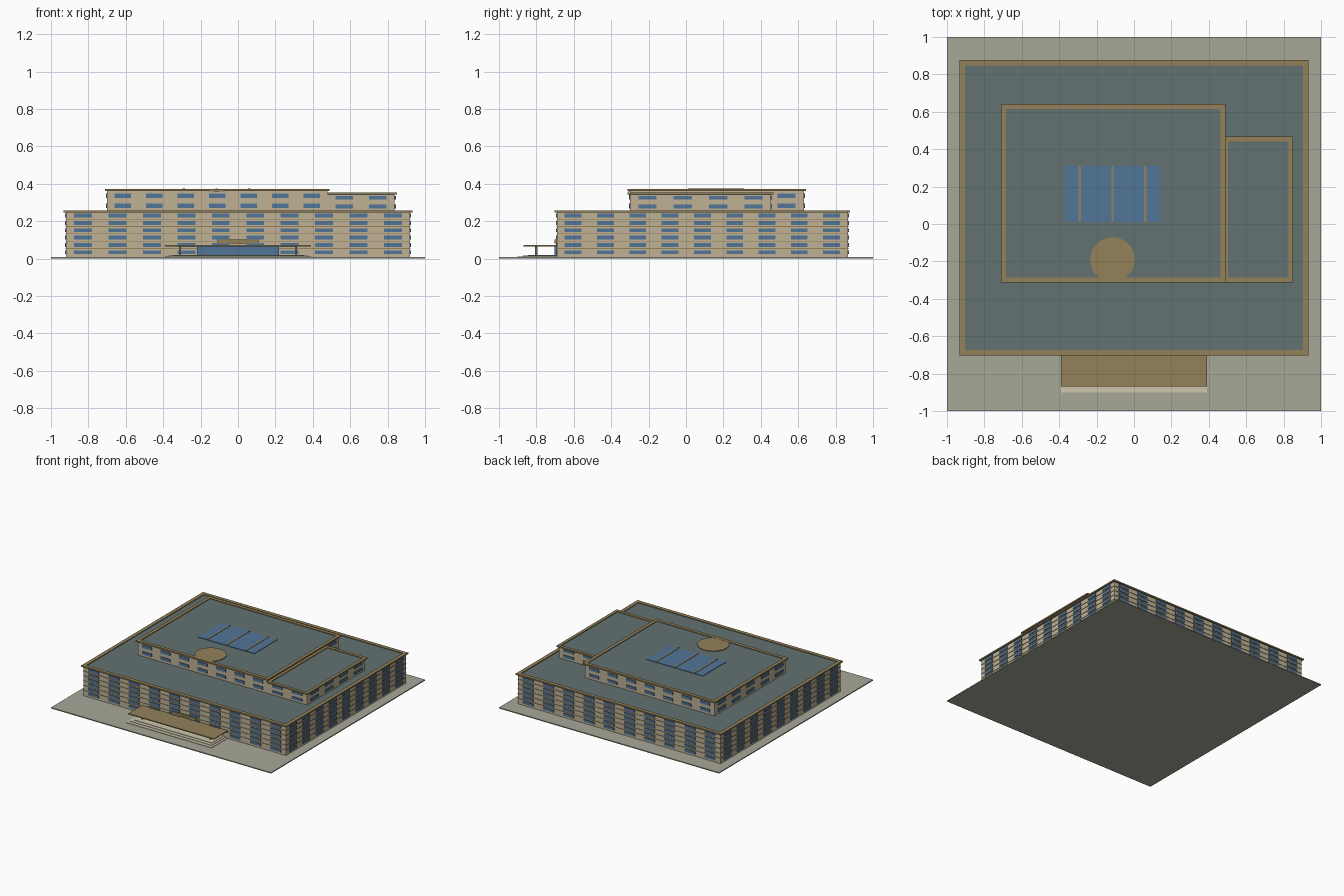
import bpy, bmesh
from mathutils import Matrix, Vector

if "Cube" in bpy.data.objects:
    bpy.data.objects.remove(bpy.data.objects["Cube"])


def material(name, rgb):
    m = bpy.data.materials.new(name)
    m.diffuse_color = [(c / 255) ** 2.2 for c in rgb] + [1]
    m.use_nodes = True
    m.node_tree.nodes["Principled BSDF"].inputs["Base Color"].default_value = m.diffuse_color
    return m


STONE = material("stone", (190, 176, 148))
PALE = material("pale_stone", (205, 198, 172))
TRIM = material("bronze_trim", (146, 128, 90))
ROOF = material("slate_roof", (98, 114, 112))
GLASS = material("blue_glass", (82, 116, 150))
PAVING = material("paving", (166, 166, 150))


def finish(name, bm, mat):
    me = bpy.data.meshes.new(name)
    bm.to_mesh(me)
    bm.free()
    me.materials.append(mat)
    ob = bpy.data.objects.new(name, me)
    bpy.context.collection.objects.link(ob)
    return ob


def boxes(name, mat, items):
    """One object from boxes given as (x0, x1, y0, y1, z0, z1)."""
    bm = bmesh.new()
    for x0, x1, y0, y1, z0, z1 in items:
        centre = Vector((x0 + x1, y0 + y1, z0 + z1)) / 2
        m = Matrix.Translation(centre) @ Matrix.Diagonal((x1 - x0, y1 - y0, z1 - z0, 1))
        bmesh.ops.create_cube(bm, size=1, matrix=m)
    return finish(name, bm, mat)


def cylinders(name, mat, r, sides, items):
    """One object from upright cylinders given as (x, y, z0, z1)."""
    bm = bmesh.new()
    for x, y, z0, z1 in items:
        bmesh.ops.create_cone(bm, cap_ends=True, segments=sides, radius1=r, radius2=r,
                              depth=z1 - z0, matrix=Matrix.Translation((x, y, (z0 + z1) / 2)))
    return finish(name, bm, mat)


def frame(name, x0, x1, y0, y1, z0, z1, w):
    """Rectangular parapet ring of width w."""
    boxes(name, TRIM, [(x0, x1, y0, y0 + w, z0, z1), (x0, x1, y1 - w, y1, z0, z1),
                       (x0, x0 + w, y0 + w, y1 - w, z0, z1), (x1 - w, x1, y0 + w, y1 - w, z0, z1)])


def block(name, x0, x1, y0, y1, z0, z1, nx, ny, rows, h, over, rim, left=True):
    """Walls, roof, parapet and window grids on all four sides."""
    boxes(name + "_walls", STONE, [(x0, x1, y0, y1, z0, z1 - 0.012)])
    boxes(name + "_roof", ROOF, [(x0, x1, y0, y1, z1 - 0.012, z1 - 0.006)])
    frame(name + "_parapet", x0 - over * left, x1 + over, y0 - over, y1 + over,
          z1 - 0.011, z1, rim)
    p, k, wins = 0.006, 0.26, []
    for z in rows:
        a, b = z - h / 2, z + h / 2
        s = (x1 - x0) / nx
        for i in range(nx):
            c = x0 + s * (i + 0.5)
            wins.append((c - k * s, c + k * s, y0 - p, y0 + p, a, b))
            wins.append((c - k * s, c + k * s, y1 - p, y1 + p, a, b))
        s = (y1 - y0) / ny
        for i in range(ny):
            c = y0 + s * (i + 0.5)
            wins.append((x1 - p, x1 + p, c - k * s, c + k * s, a, b))
            if left:
                wins.append((x0 - p, x0 + p, c - k * s, c + k * s, a, b))
    boxes(name + "_windows", GLASS, wins)


# Ground slab
boxes("paved_base", PAVING, [(-1, 1, -1, 1, 0, 0.008)])

# Building masses
ROWS = [0.034 + 0.0392 * i for i in range(6)]
block("main", -0.92, 0.92, -0.69, 0.865, 0.008, 0.258, 10, 9, ROWS, 0.02, 0.013, 0.03)
block("upper", -0.70, 0.478, -0.30, 0.63, 0.25, 0.373, 7, 5, [0.283, 0.337], 0.024, 0.012, 0.027)
block("side_wing", 0.478, 0.838, -0.30, 0.455, 0.25, 0.353, 2, 4, [0.279, 0.326], 0.02, 0.012, 0.025,
      left=False)

# Thin floor bands between the window rows of the main block
boxes("floor_bands", TRIM, [(-0.923, 0.923, -0.693, 0.868, z + 0.018, z + 0.0215) for z in ROWS[:-1]])

# Rooftop skylight with ribs, and plain round pad
boxes("skylight", GLASS, [(-0.37, 0.14, 0.01, 0.31, 0.36, 0.371)])
boxes("skylight_ribs", TRIM, [(x - 0.006, x + 0.006, 0.01, 0.31, 0.365, 0.374)
                              for x in (-0.29, -0.115, 0.06)])
cylinders("round_roof_pad", TRIM, 0.12, 20, [(-0.115, -0.19, 0.36, 0.372)])

# Entrance: steps, glazing, columns, canopy and blank sign plate
boxes("entrance_steps", PALE, [(-0.39 + 0.018 * i, 0.39 - 0.018 * i, -0.90 + 0.028 * i, -0.69,
                                0.006, 0.012 + 0.004 * i) for i in range(3)])
boxes("entrance_glazing", GLASS, [(-0.22, 0.22, -0.702, -0.68, 0.015, 0.066)])
cylinders("canopy_columns", PALE, 0.006, 10, [(sx * 0.31, -0.80, 0.01, 0.066) for sx in (-1, 1)])
boxes("canopy", TRIM, [(-0.39, 0.39, -0.868, -0.69, 0.064, 0.072)])
boxes("sign_plate", TRIM, [(-0.11, 0.11, -0.704, -0.68, 0.08, 0.102)])
